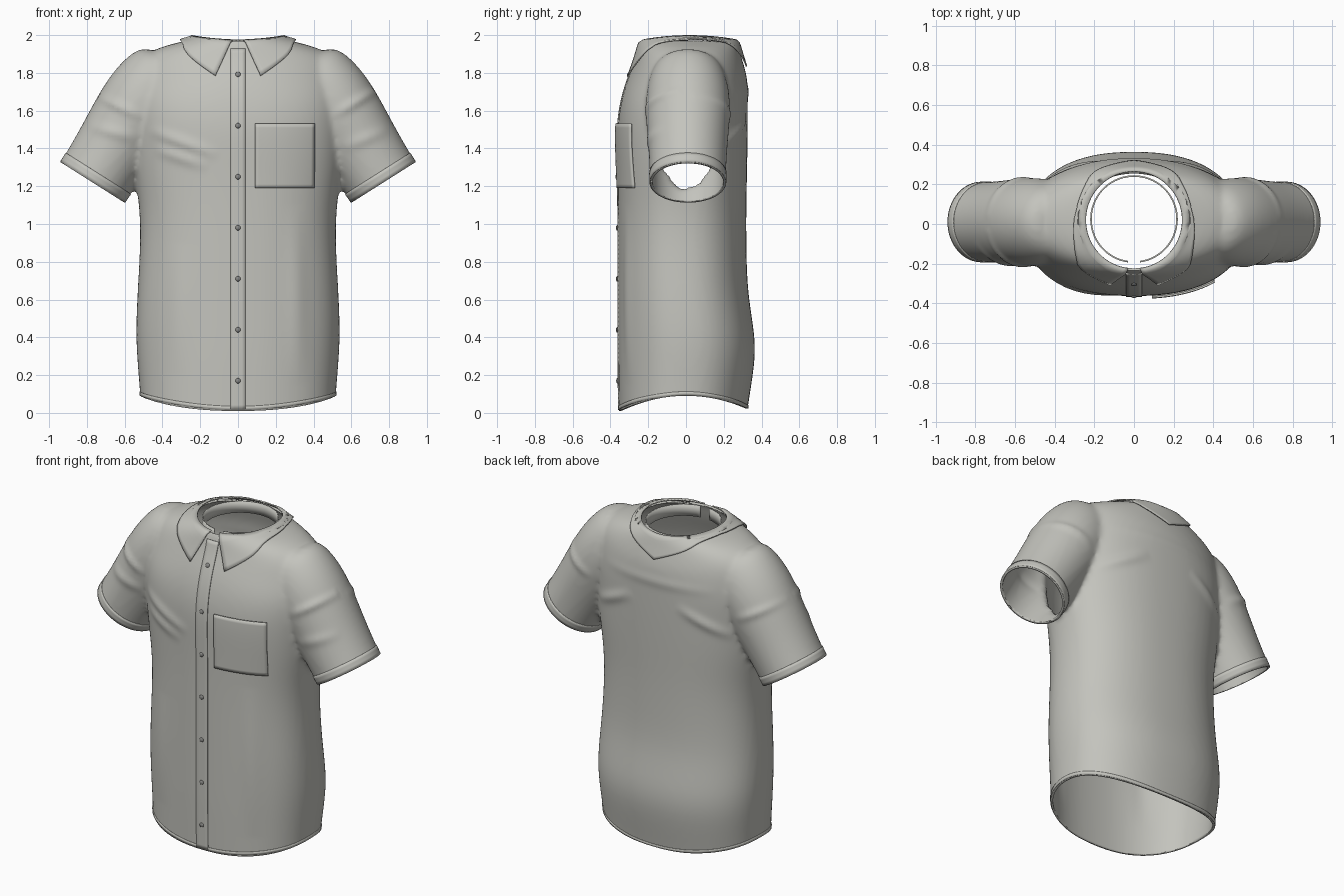
import bpy, bmesh, math
from mathutils import Vector
from mathutils.bvhtree import BVHTree

cube = bpy.data.objects.get("Cube")
if cube:
    bpy.data.objects.remove(cube, do_unlink=True)


def material(name, rgb):
    mat = bpy.data.materials.new(name)
    mat.use_nodes = True
    mat.diffuse_color = (*rgb, 1)
    mat.node_tree.nodes["Principled BSDF"].inputs["Base Color"].default_value = (*rgb, 1)
    return mat


cloth = material("warm grey cloth", (0.55, 0.55, 0.51))
button_grey = material("dark grey button", (0.25, 0.25, 0.24))


def make_object(name, bm, mat):
    mesh = bpy.data.meshes.new(name)
    bm.to_mesh(mesh)
    mesh.materials.append(mat)
    mesh.shade_smooth()
    obj = bpy.data.objects.new(name, mesh)
    bpy.context.scene.collection.objects.link(obj)
    return obj


def thicken(obj, thickness, offset):
    mod = obj.modifiers.new("cloth thickness", 'SOLIDIFY')
    mod.thickness = thickness
    mod.offset = offset


def loft(bm, rings):
    """Skin a list of rings of points and cap both ends."""
    loops = [[bm.verts.new(p) for p in ring] for ring in rings]
    n = len(loops[0])
    for low, high in zip(loops, loops[1:]):
        for i in range(n):
            j = (i + 1) % n
            bm.faces.new((low[i], low[j], high[j], high[i]))
    bm.faces.new(loops[0][::-1])
    bm.faces.new(loops[-1])


SIDES = 40
ANGLES = [math.tau * i / SIDES for i in range(SIDES)]


def signed_power(value, power):
    return math.copysign(abs(value) ** power, value)


def torso_ring(z, rx, front, back):
    power = 2 / 2.3 if z < 1.7 else 1
    mid, ry = (front + back) / 2, (back - front) / 2
    return [(rx * signed_power(math.cos(a), power),
             mid + ry * signed_power(math.sin(a), power), z) for a in ANGLES]


# Torso: height, half width, front y, back y
TORSO = [(-0.3, .51, -.35, .31), (-0.1, .51, -.355, .31), (0.08, .517, -.357, .335),
         (0.3, .537, -.36, .372), (0.45, .542, -.36, .36), (0.65, .533, -.36, .325),
         (0.9, .517, -.36, .32), (1.1, .522, -.36, .32), (1.3, .555, -.362, .325),
         (1.5, .565, -.368, .328), (1.65, .57, -.347, .328), (1.77, .57, -.31, .328),
         (1.85, .55, -.275, .305), (1.91, .48, -.255, .285), (1.95, .37, -.245, .275),
         (1.968, .28, -.235, .265), (1.99, .235, -.217, .255), (2.1, .235, -.217, .255),
         (2.25, .235, -.217, .255)]

# Sleeves: distance back from the cuff edge, radius
SLEEVE = [(-.35, .2), (-.15, .2), (0, .2), (.2, .207), (.38, .222), (.52, .225),
          (.66, .205), (.78, .15)]


def sleeve_point(side, s, radius, a):
    x = .77 - .535 * s + .845 * radius * math.cos(a)
    z = 1.22 + .845 * s + .535 * radius * math.cos(a)
    return Vector((side * x, .01 + side * radius * math.sin(a), z))


def hem_height(y):
    return .09 - .08 * (y / .355) ** 2


# Fuse torso and sleeves into one smooth closed form
bm = bmesh.new()
loft(bm, [torso_ring(*row) for row in TORSO])
for side in (-1, 1):
    loft(bm, [[sleeve_point(side, s, r, a) for a in ANGLES] for s, r in SLEEVE])
bmesh.ops.recalc_face_normals(bm, faces=bm.faces)
shirt = make_object("shirt_body", bm, cloth)
bm.free()
shirt.modifiers.new("round", 'SUBSURF').levels = 2
remesh = shirt.modifiers.new("fuse", 'REMESH')
remesh.mode = 'VOXEL'
remesh.voxel_size = .016
relax = shirt.modifiers.new("relax", 'SMOOTH')
relax.factor, relax.iterations = .5, 6
body = bmesh.new()
body.from_object(shirt, bpy.context.evaluated_depsgraph_get())
shirt.modifiers.clear()


def cut_away(point, normal, chosen):
    """Trim the chosen region of the body on the outer side of a plane."""
    verts = [v for v in body.verts if chosen(v.co)]
    keep = set(verts)
    edges = [e for e in body.edges if all(v in keep for v in e.verts)]
    faces = [f for f in body.faces if all(v in keep for v in f.verts)]
    bmesh.ops.bisect_plane(body, geom=verts + edges + faces, plane_co=point,
                           plane_no=normal, clear_outer=True)


# Open the cuffs, the neck and the curved hem
for side in (-1, 1):
    cut_away((side * .77, 0, 1.22), (side * .535, 0, -.845),
             lambda p: p.x * side > .565 and p.z < 1.5)
cut_away((0, 0, 1.966), (0, 0, 1), lambda p: p.z > 1.9 and math.hypot(p.x, p.y - .02) < .27)
for v in body.verts:
    v.co.z -= hem_height(v.co.y)
cut_away((0, 0, 0), (0, 0, -1), lambda p: abs(p.x) < .57 and p.z < .3)
for v in body.verts:
    v.co.z += hem_height(v.co.y)

# Soft folds: start, end, side (-1 front, 1 back), width, height
FOLDS = [((-.48, 1.5), (-.1, 1.36), -1, .03, .012), ((-.45, 1.4), (-.15, 1.3), -1, .03, .01),
         ((-.5, 1.56), (-.75, 1.68), -1, .025, .012), ((-.52, 1.45), (-.8, 1.52), -1, .03, .01),
         ((.5, 1.57), (.75, 1.72), -1, .025, .012), ((.55, 1.4), (.8, 1.5), -1, .03, .008),
         ((.3, 1.1), (.32, .15), -1, .05, .008), ((-.3, .9), (-.33, .2), -1, .06, .006),
         ((-.48, 1.42), (-.15, 1.58), 1, .03, .012), ((.48, 1.42), (.15, 1.58), 1, .03, .012),
         ((.5, 1.55), (.75, 1.68), 1, .025, .01), ((-.5, 1.55), (-.75, 1.68), 1, .025, .01),
         ((-.4, 1.7), (.4, 1.7), 1, .03, .006)]
body.normal_update()
for v in body.verts:
    push = 0
    for start, end, face, width, height in FOLDS:
        if v.co.y * face < .03:
            continue
        a, b, p = Vector(start), Vector(end), Vector((v.co.x, v.co.z))
        t = (p - a).dot(b - a) / (b - a).length_squared
        if 0 < t < 1:
            gap = (p - a.lerp(b, t)).length
            push += height * math.sin(math.pi * t) * math.exp(-(gap / width) ** 2)
    v.co += v.normal * push
body.normal_update()
surface = BVHTree.FromBMesh(body)
body.to_mesh(shirt.data)
shirt.data.shade_smooth()
thicken(shirt, .012, -1)


def snap(point, lift):
    spot, normal, _, _ = surface.find_nearest(point)
    return spot + normal * lift


def front_spot(x, z, lift):
    spot, normal, _, _ = surface.ray_cast(Vector((x, -1, z)), Vector((0, 1, 0)))
    return (spot + normal * lift, normal) if spot else (Vector((x, -.36, z)), Vector((0, -1, 0)))


def patch(name, nu, nv, place, thickness):
    """A cloth strip laid out by place(u, v), both running 0 to 1."""
    bm = bmesh.new()
    grid = [[bm.verts.new(place(i / nu, j / nv)) for j in range(nv + 1)] for i in range(nu + 1)]
    for a, b in zip(grid, grid[1:]):
        for j in range(nv):
            bm.faces.new((a[j], b[j], b[j + 1], a[j + 1]))
    bmesh.ops.remove_doubles(bm, verts=bm.verts, dist=.0005)
    bmesh.ops.recalc_face_normals(bm, faces=bm.faces)
    obj = make_object(name, bm, cloth)
    bm.free()
    thicken(obj, thickness, 0)


# Chest pocket and button placket
patch("chest_pocket", 16, 16,
      lambda u, v: front_spot(.09 + .31 * u, 1.19 + .34 * v, .006 + .006 * v)[0], .01)
patch("button_placket", 4, 80,
      lambda u, v: front_spot(-.04 + .08 * u, .018 + 1.91 * v, .002)[0], .006)

# Stitched bands on the cuffs and hem
for side, word in ((-1, "right"), (1, "left")):
    patch(word + "_cuff", 64, 3,
          lambda u, v: snap(sleeve_point(side, .002 + .055 * v, .2, math.tau * u), .001), .006)


def hem_place(u, v):
    x, y = .52 * math.cos(math.tau * u), .35 * math.sin(math.tau * u)
    return snap(Vector((x, y, hem_height(y) + .003 + .02 * v)), .001)


patch("hem_band", 96, 2, hem_place, .006)


# Folded collar, with pointed fronts
def collar_place(u, v):
    w = abs(1 - 2 * u)
    top_a = -math.pi / 2 + .12 + u * (math.tau - .24)
    low_a = -math.pi / 2 + .36 + u * (math.tau - .72)
    top = Vector((.243 * math.cos(top_a), .02 + .245 * math.sin(top_a),
                  1.974 + .022 * math.cos(top_a) ** 2))
    drop = abs(2 * w - 1) ** 1.5 * (.17 if w > .5 else .12)
    radius = .285 + .05 * max(0, 2 * w - 1)
    low = Vector((radius * math.cos(low_a), .02 + radius * math.sin(low_a), 1.95 - drop))
    p = top.lerp(low, v)
    if v == 0:
        return p
    spot, normal, _, _ = surface.find_nearest(p)
    if v == 1 or (p - spot).dot(normal) < .012:
        p = spot + normal * .012
    return p


patch("collar", 72, 8, collar_place, .008)


# Inner collar band, open at the front
def band_place(u, v):
    a = -math.pi / 2 + .14 + u * (math.tau - .28)
    return Vector((.217 * math.cos(a), .025 + .217 * math.sin(a), 1.9 + .072 * v))


patch("collar_band", 64, 2, band_place, .008)

# Row of buttons
for i in range(7):
    spot, normal = front_spot(0, .17 + .27 * i, .006)
    bm = bmesh.new()
    bmesh.ops.create_uvsphere(bm, u_segments=16, v_segments=8, radius=.014)
    for v in bm.verts:
        v.co.z *= .5
    bm.transform(normal.to_track_quat('Z', 'Y').to_matrix().to_4x4())
    bmesh.ops.translate(bm, verts=bm.verts, vec=spot)
    make_object(f"button_{i + 1}", bm, button_grey)
    bm.free()
